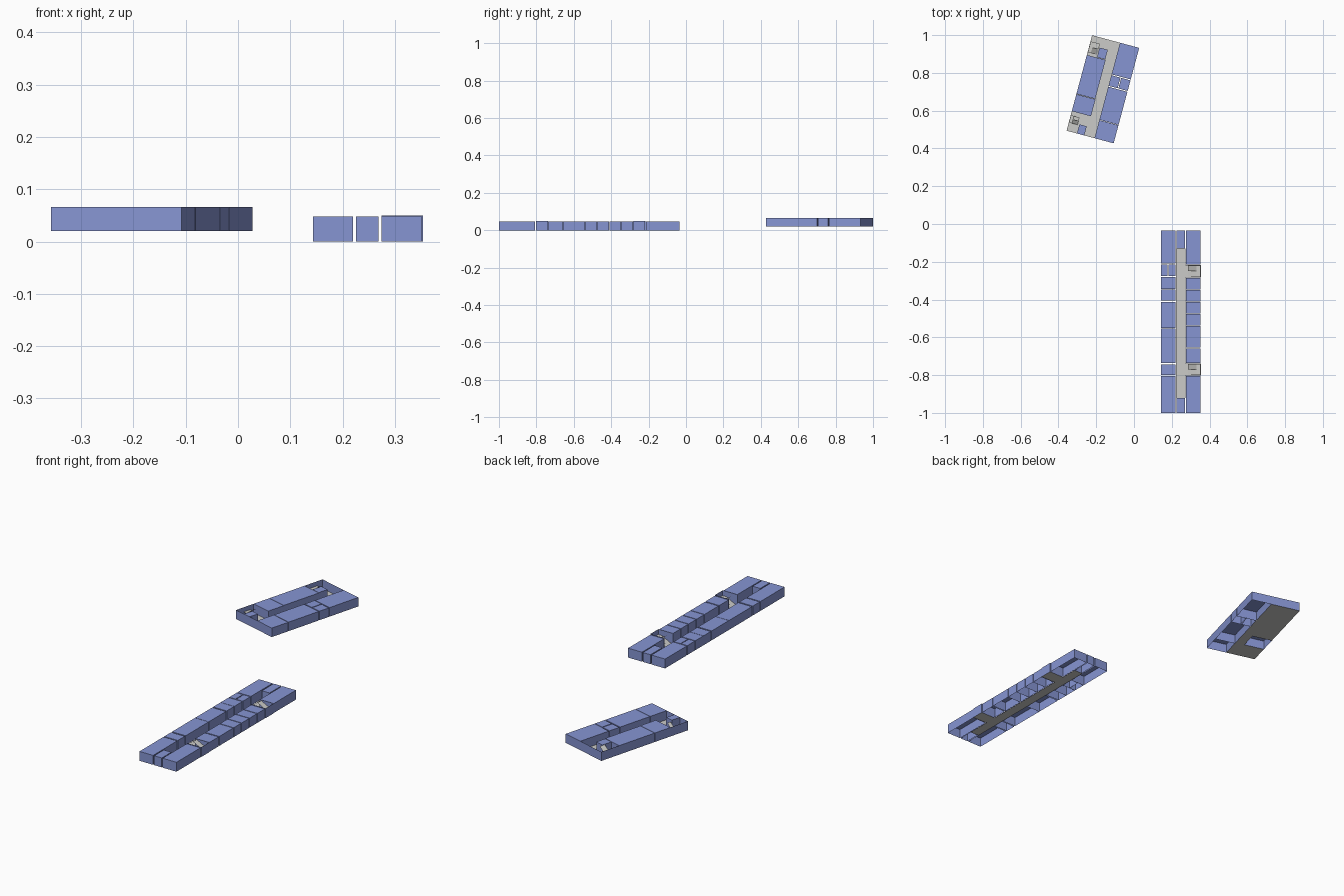
import bpy, bmesh, math
from mathutils import Matrix

if "Cube" in bpy.data.objects:
    bpy.data.objects.remove(bpy.data.objects["Cube"])


def material(name, rgb):
    m = bpy.data.materials.new(name)
    m.diffuse_color = (*rgb, 1)
    m.use_nodes = True
    m.node_tree.nodes["Principled BSDF"].inputs["Base Color"].default_value = m.diffuse_color
    return m


BLUE = material("room blue", (0.24, 0.30, 0.65))
GREY = material("floor grey", (0.60, 0.60, 0.58))


def build(name, quads, mat, frame):
    """One object from a list of four-point faces, placed by a frame matrix."""
    bm = bmesh.new()
    for q in quads:
        bm.faces.new([bm.verts.new(p) for p in q])
    bmesh.ops.remove_doubles(bm, verts=bm.verts, dist=1e-5)
    bmesh.ops.recalc_face_normals(bm, faces=bm.faces)
    me = bpy.data.meshes.new(name)
    bm.to_mesh(me)
    bm.free()
    me.materials.append(mat)
    ob = bpy.data.objects.new(name, me)
    ob.matrix_world = frame
    bpy.context.collection.objects.link(ob)


def flat(x0, x1, y0, y1, z):
    return [(x0, y0, z), (x1, y0, z), (x1, y1, z), (x0, y1, z)]


def wall(ax, ay, bx, by, h):
    return [(ax, ay, 0), (bx, by, 0), (bx, by, h), (ax, ay, h)]


def room(name, x0, x1, y0, y1, h, frame):
    # four walls and a ceiling, open underneath
    build(name, [flat(x0, x1, y0, y1, h),
                 wall(x0, y0, x1, y0, h), wall(x1, y0, x1, y1, h),
                 wall(x1, y1, x0, y1, h), wall(x0, y1, x0, y0, h)], BLUE, frame)


def stair(name, xa, xb, xc, y0, y1, h, frame):
    # two sloping flights side by side from xa to xb, half landing xb to xc
    ym, hm = (y0 + y1) / 2, h / 2
    build(name, [
        [(xa, y0, 0), (xb, y0, hm), (xb, ym, hm), (xa, ym, 0)],
        [(xa, ym, h), (xb, ym, hm), (xb, y1, hm), (xa, y1, h)],
        flat(xb, xc, y0, y1, hm)], GREY, frame)


# ---- long wing, on the ground ----
L = Matrix.Identity(4)
H = 0.048
west = [(-.21, -.035), (-.344, -.28), (-.405, -.346), (-.55, -.412),
        (-.737, -.552), (-.80, -.744), (-1, -.806)]
east = [(-.214, -.035), (-.346, -.286), (-.409, -.35), (-.473, -.413),
        (-.537, -.477), (-.654, -.541), (-.735, -.66), (-1, -.806)]
for i, (a, b) in enumerate(west):
    room(f"west_room_{i}", .143, .220, a, b, H, L)
for i, (a, b) in enumerate(east):
    room(f"east_room_{i}", .274, .352, a, b, H, L)
for i, (a, b) in enumerate([(.143, .178), (.182, .220)]):
    room(f"west_small_room_{i}", a, b, -.275, -.215, H, L)
for i, (a, b) in enumerate([(-1, -.922), (-.13, -.035)]):
    room(f"end_room_{i}", .226, .269, a, b, H, L)

wells = [(-.282, -.218), (-.802, -.739)]
floor = [flat(.222, .272, -.922, -.13, 0)]
for i, (a, b) in enumerate(wells):
    floor.append(flat(.272, .354, a, b, 0))
    build(f"stairwell_wall_{i}", [wall(.274, a, .354, a, .05),
                                  wall(.354, a, .354, b, .05),
                                  wall(.354, b, .274, b, .05)], BLUE, L)
    stair(f"stair_{i}", .285, .332, .353, a + .002, b - .002, H, L)
build("corridor_floor", floor, GREY, L)

# ---- short wing, raised and turned ----
S = Matrix.Translation((-.357, .494, .02)) @ Matrix.Rotation(math.radians(-15), 4, 'Z')
h = 0.046
rooms = [(.153, .258, 0, .099), (.153, .258, .101, .282),
         (.153, .203, .287, .345), (.207, .258, .287, .345),
         (.153, .258, .35, .523),
         (0, .103, .202, .415), (0, .105, .107, .200),
         (.055, .100, .417, .47), (.057, .097, 0, .05)]
for i, r in enumerate(rooms):
    room(f"short_wing_room_{i}", *r, h, S)
build("short_wing_floor", [flat(0, .153, 0, .107, 0), flat(.105, .153, .107, .2, 0),
                           flat(0, .153, .2, .523, 0)], GREY, S)
# outer walls around the unroofed corridor and stairwells
build("short_wing_wall", [wall(.153, 0, 0, 0, h), wall(0, 0, 0, .107, h),
                          wall(0, .415, 0, .523, h), wall(0, .523, .153, .523, h)], BLUE, S)
stair("short_wing_stair_south", .048, .018, .001, .045, .085, h, S)
stair("short_wing_stair_north", .052, .018, .001, .43, .49, h, S)
